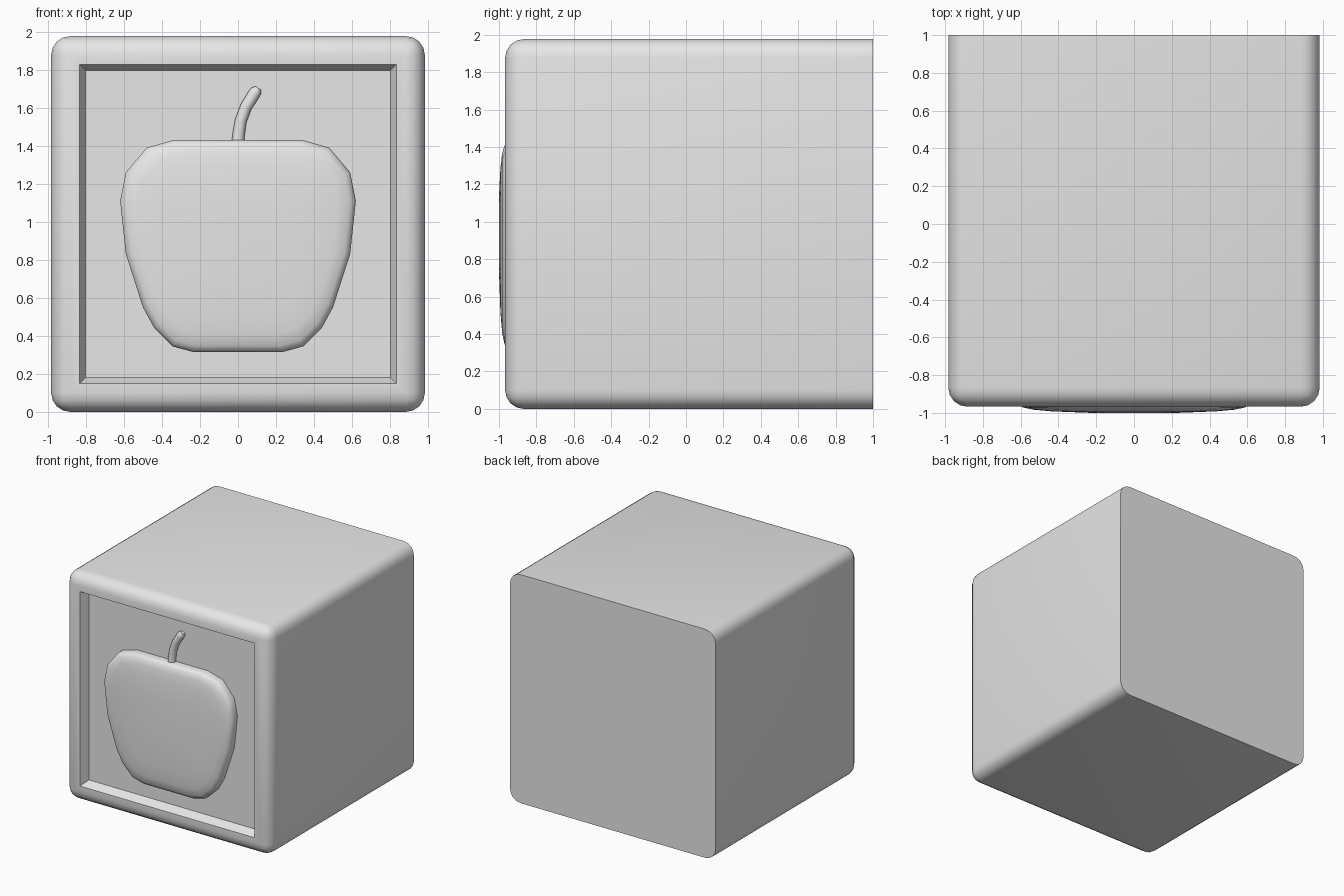
import bpy
import bmesh
import math
from mathutils import Matrix

old = bpy.data.objects.get("Cube")
if old:
    bpy.data.objects.remove(old, do_unlink=True)

grey = bpy.data.materials.new("plain_grey")
grey.use_nodes = True
colour = (0.8, 0.8, 0.8, 1)
grey.diffuse_color = colour
grey.node_tree.nodes["Principled BSDF"].inputs["Base Color"].default_value = colour


def make_object(name, bm, angle):
    bmesh.ops.recalc_face_normals(bm, faces=bm.faces)
    mesh = bpy.data.meshes.new(name)
    bm.to_mesh(mesh)
    bm.free()
    mesh.materials.append(grey)
    obj = bpy.data.objects.new(name, mesh)
    bpy.context.collection.objects.link(obj)
    bpy.ops.object.select_all(action="DESELECT")
    obj.select_set(True)
    bpy.context.view_layer.objects.active = obj
    bpy.ops.object.shade_smooth_by_angle(angle=math.radians(angle))
    return obj


def loft(bm, rings):
    """Skin closed rings of points and cap both ends."""
    loops = [[bm.verts.new(p) for p in ring] for ring in rings]
    n = len(loops[0])
    for a, b in zip(loops, loops[1:]):
        for i in range(n):
            j = (i + 1) % n
            bm.faces.new((a[i], a[j], b[j], b[i]))
    bm.faces.new(loops[0])
    bm.faces.new(loops[-1])


# Block: rounded everywhere but the flat back, with a sunken front panel
FRONT, BACK, HALF, HEIGHT = -0.967, 1.0, 0.983, 1.977
bm = bmesh.new()
bmesh.ops.create_cube(bm, size=1)
size = Matrix.Diagonal((2 * HALF, BACK - FRONT, HEIGHT, 1))
bmesh.ops.transform(
    bm, verts=bm.verts,
    matrix=Matrix.Translation((0, (BACK + FRONT) / 2, HEIGHT / 2)) @ size)
edges = [e for e in bm.edges if any(v.co.y < 0 for v in e.verts)]
bmesh.ops.bevel(bm, geom=edges, offset=0.1, segments=4, profile=0.5,
                affect="EDGES", clamp_overlap=True)
bm.faces.ensure_lookup_table()
panel = min(bm.faces, key=lambda f: f.calc_center_median().y)
bmesh.ops.inset_region(bm, faces=[panel], thickness=0.068)
bmesh.ops.inset_region(bm, faces=[panel], thickness=0.047, depth=-0.075)
make_object("block", bm, 35)

# Apple: mirrored outline, domed towards the front
side = [(0.235, 0.315), (0.345, 0.345), (0.44, 0.44), (0.5, 0.55),
        (0.59, 0.83), (0.62, 1.11), (0.59, 1.26), (0.48, 1.39), (0.34, 1.43)]
outline = side + [(-x, z) for x, z in reversed(side)]
CENTRE = 0.97
layers = [(-0.885, 1), (-0.935, 1), (-0.955, 0.985), (-0.971, 0.95),
          (-0.983, 0.86), (-0.992, 0.7), (-1.0, 0.36)]
bm = bmesh.new()
loft(bm, [[(x * s, y, CENTRE + (z - CENTRE) * s) for x, z in outline]
          for y, s in layers])
make_object("apple", bm, 50)

# Stem: round tube swept along a bent path, with a rounded tip
path = [(0, 1.38, 0.034), (0.002, 1.45, 0.032), (0.014, 1.53, 0.031),
        (0.042, 1.605, 0.031), (0.083, 1.67, 0.032), (0.095, 1.688, 0.03),
        (0.105, 1.704, 0.018)]
rings = []
for i, (x, z, r) in enumerate(path):
    x0, z0, _ = path[max(i - 1, 0)]
    x1, z1, _ = path[min(i + 1, len(path) - 1)]
    tilt = math.atan2(x1 - x0, z1 - z0)
    ring = []
    for k in range(12):
        a = math.tau * k / 12
        u = r * math.cos(a)
        ring.append((x + u * math.cos(tilt), -0.905 + r * math.sin(a),
                     z - u * math.sin(tilt)))
    rings.append(ring)
bm = bmesh.new()
loft(bm, rings)
make_object("stem", bm, 50)
